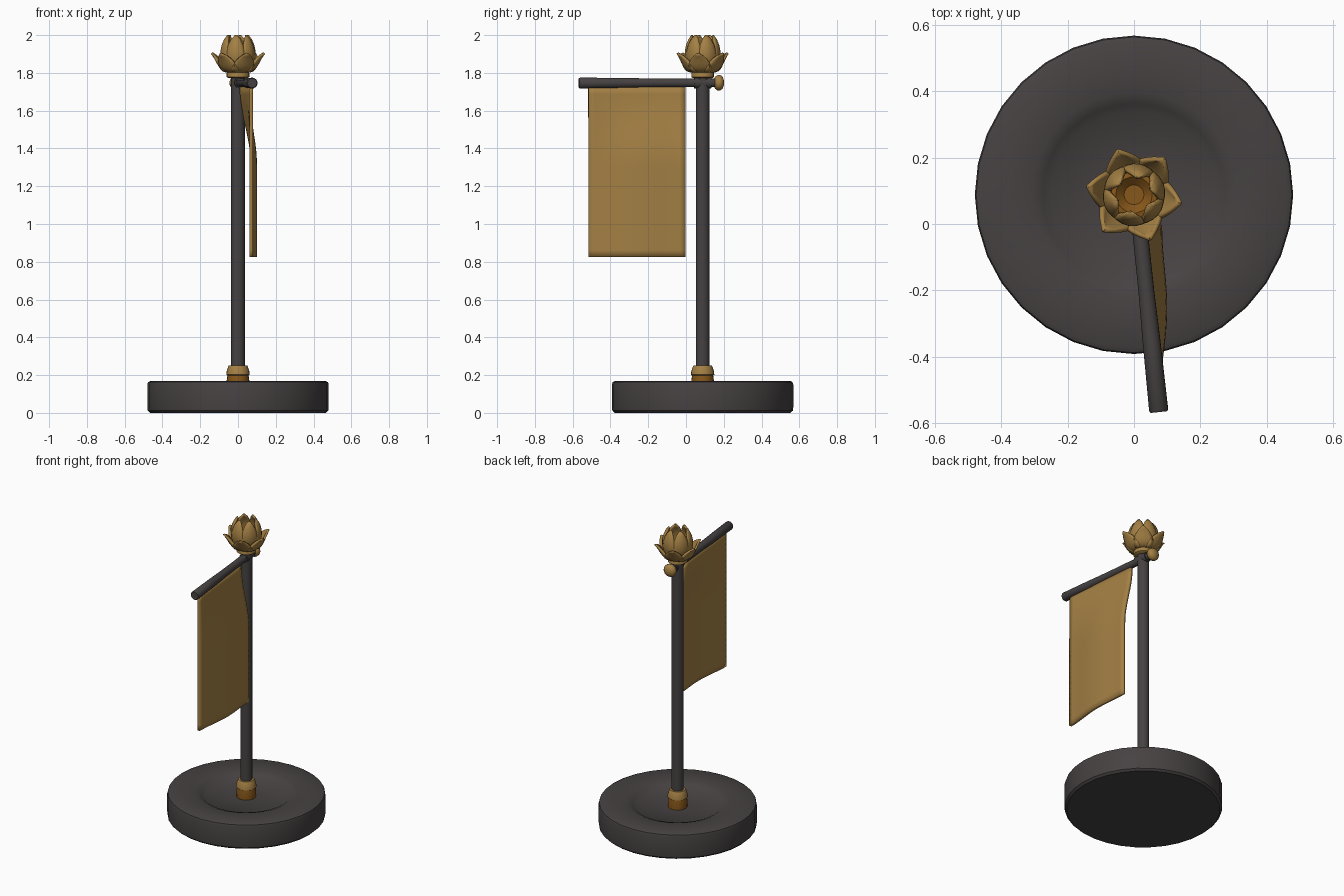
import bpy, bmesh, math
from mathutils import Vector

if "Cube" in bpy.data.objects:
    bpy.data.objects.remove(bpy.data.objects["Cube"])

CY = 0.088  # pole axis sits behind the centre


def material(name, rgb):
    m = bpy.data.materials.new(name)
    m.diffuse_color = (*rgb, 1)
    m.use_nodes = True
    m.node_tree.nodes["Principled BSDF"].inputs["Base Color"].default_value = m.diffuse_color
    return m


IRON = material("dark_iron", (0.062, 0.054, 0.055))
GOLD = material("antique_gold", (0.37, 0.215, 0.058))
AMBER = material("deep_amber", (0.24, 0.095, 0.01))


def finish(name, bm, mats, angle=40):
    bmesh.ops.recalc_face_normals(bm, faces=bm.faces)
    me = bpy.data.meshes.new(name)
    bm.to_mesh(me)
    bm.free()
    for m in mats:
        me.materials.append(m)
    ob = bpy.data.objects.new(name, me)
    bpy.context.collection.objects.link(ob)
    bpy.ops.object.select_all(action='DESELECT')
    ob.select_set(True)
    bpy.context.view_layer.objects.active = ob
    bpy.ops.object.shade_smooth_by_angle(angle=math.radians(angle))
    return ob


def lathe(name, profile, n, mats, origin=(0, CY, 0), axis=(0, 0, 1), amber_below=None):
    """Closed solid of revolution from (radius, height) points, capped at both ends."""
    bm = bmesh.new()
    rot = Vector((0, 0, 1)).rotation_difference(Vector(axis))
    rings = [[bm.verts.new(Vector(origin) + rot @ Vector((
        r * math.cos(2 * math.pi * i / n), r * math.sin(2 * math.pi * i / n), z)))
        for i in range(n)] for r, z in profile]
    for a, b in zip(rings, rings[1:]):
        for i in range(n):
            bm.faces.new((a[i], a[(i + 1) % n], b[(i + 1) % n], b[i]))
    bm.faces.new(rings[0])
    bm.faces.new(rings[-1])
    if amber_below is not None:
        for f in bm.faces:
            f.material_index = int(f.calc_center_median().z < amber_below)
    return finish(name, bm, mats)


def sheet(name, fn, nu, nv, thick, mats):
    """Thin solid sheet from a surface function of u, v in 0..1."""
    bm = bmesh.new()
    g = [[bm.verts.new(fn(u / nu, v / nv)) for u in range(nu + 1)] for v in range(nv + 1)]
    for v in range(nv):
        for u in range(nu):
            bm.faces.new((g[v][u], g[v][u + 1], g[v + 1][u + 1], g[v + 1][u]))
    ob = finish(name, bm, mats, 50)
    mod = ob.modifiers.new("thickness", 'SOLIDIFY')
    mod.thickness = thick
    mod.offset = 0
    return ob


# Round base with a dished top
lathe("base", [(0.465, 0), (0.478, 0.012), (0.48, 0.03), (0.48, 0.15), (0.476, 0.163), (0.462, 0.17),
               (0.31, 0.168), (0.275, 0.155), (0.25, 0.135), (0.05, 0.135)], 32, [IRON])

# Pole and its foot collar
lathe("pole", [(0.036, 0.13), (0.036, 1.80)], 20, [IRON])
lathe("foot_collar", [(0.058, 0.13), (0.06, 0.17), (0.056, 0.198), (0.062, 0.202),
                      (0.06, 0.22), (0.052, 0.245), (0.048, 0.252), (0.036, 0.252)],
      20, [GOLD, AMBER], amber_below=0.199)

# Crossbar, slightly turned about the pole, with an end knob
BAR_A, BAR_B = Vector((0.0, 0.155, 1.748)), Vector((0.075, -0.567, 1.746))
d = BAR_B - BAR_A
L = d.length
lathe("crossbar", [(0.023, 0), (0.024, L * 0.5), (0.027, L * 0.7), (0.029, L - 0.006), (0.025, L)],
      16, [IRON], BAR_A, d)
lathe("bar_sleeve", [(0.03, -0.045), (0.03, 0.045)], 16, [IRON], (0.007, CY, 1.748), d)
lathe("bar_knob", [(0.012, -0.027), (0.032, -0.02), (0.041, -0.007), (0.041, 0.007),
                   (0.032, 0.02), (0.012, 0.027)], 16, [GOLD], (-0.004, 0.174, 1.748), d)


# Hanging banner: follows the bar on top and billows lower down
def banner_point(u, v):
    y = -0.517 + 0.514 * u
    top_x = BAR_A.x + (y - BAR_A.y) / d.y * d.x
    low_x = 0.07 + 0.018 * math.sin(math.pi * u) ** 2 + 0.006 * u
    t = min(v / 0.45, 1)
    s = t * t * (3 - 2 * t)
    z_top = 1.726
    return Vector((top_x * (1 - s) + low_x * s, y, z_top + (0.824 - z_top) * v))


sheet("banner", banner_point, 16, 24, 0.018, [GOLD])

# Flower finial: neck, core and two rings of petals
lathe("finial_neck", [(0.05, 1.772), (0.06, 1.778), (0.06, 1.80), (0.052, 1.812), (0.04, 1.815)], 20, [GOLD])
lathe("flower_core", [(0.045, 1.805), (0.066, 1.83), (0.07, 1.865), (0.055, 1.868), (0.03, 1.845)], 18, [AMBER])


def curve(pts, t):
    """Quadratic-interpolated value through evenly spaced control values."""
    a, b, c, e = pts
    return a * (1 - t) ** 3 + 3 * b * t * (1 - t) ** 2 + 3 * c * t * t * (1 - t) + e * t ** 3


def petal(name, deg, radii, heights, width, cup):
    a = math.radians(deg)
    out = Vector((math.cos(a), math.sin(a), 0))
    side = Vector((-math.sin(a), math.cos(a), 0))

    def fn(u, v):
        s = 2 * u - 1
        w = width * (0.45 * (1 - v) + 0.9 * math.sin(math.pi * v ** 0.9) ** 0.75 + 0.06 * v)
        r = curve(radii, v) - cup * s * s * math.sin(math.pi * (0.15 + 0.8 * v))
        return Vector((0, CY, curve(heights, v))) + out * r + side * (s * w)

    sheet(name, fn, 6, 8, 0.013, [GOLD])


for k in range(6):
    petal(f"outer_petal_{k}", -10 + 60 * k, (0.04, 0.10, 0.105, 0.141),
          (1.808, 1.80, 1.87, 1.905), 0.05, 0.018)
    petal(f"inner_petal_{k}", 20 + 60 * k, (0.04, 0.10, 0.105, 0.055),
          (1.812, 1.83, 1.94, 1.997), 0.046, 0.022)
